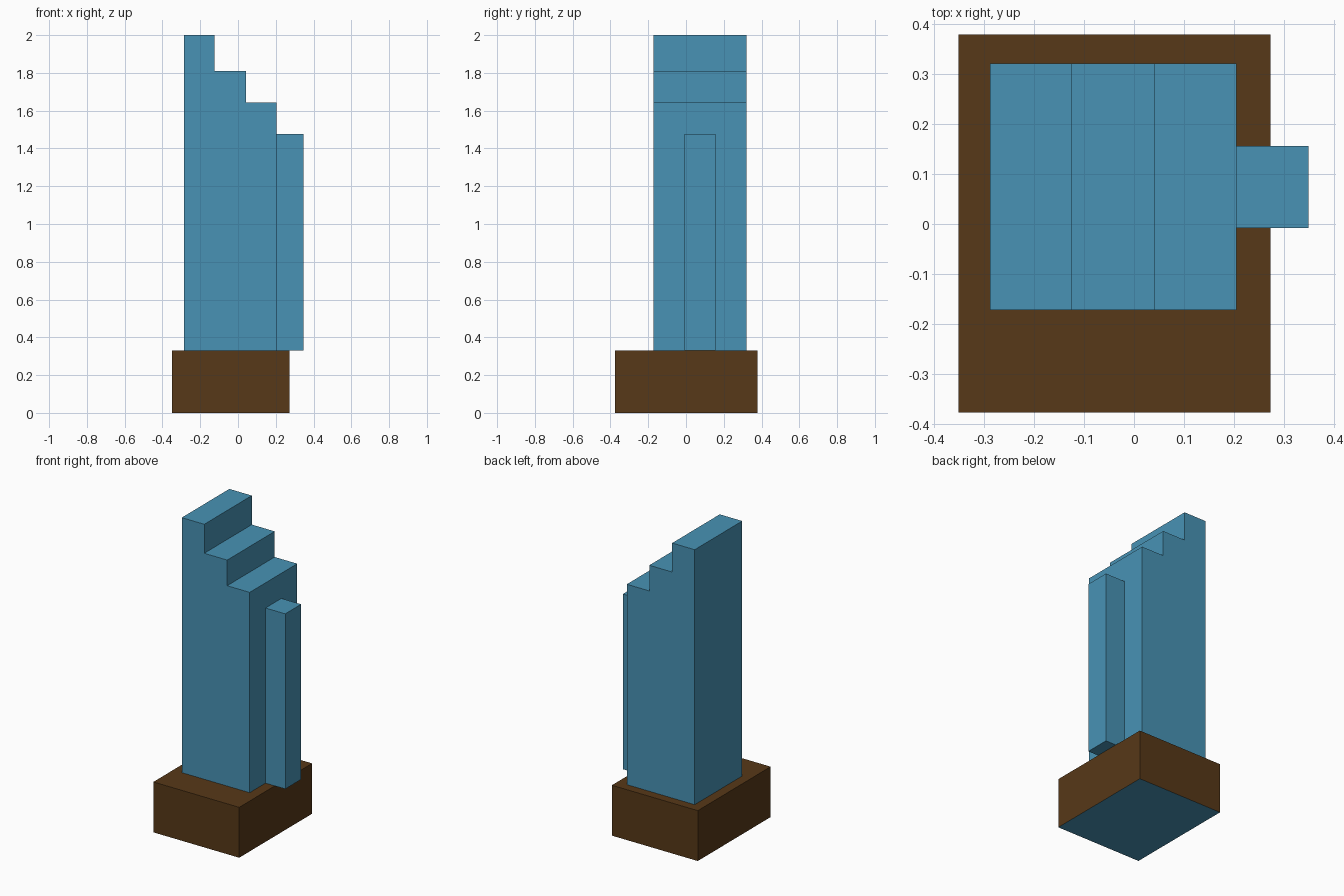
import bpy, bmesh

if "Cube" in bpy.data.objects:
    bpy.data.objects.remove(bpy.data.objects["Cube"])


def material(name, rgb):
    m = bpy.data.materials.new(name)
    m.diffuse_color = (*rgb, 1)
    m.use_nodes = True
    m.node_tree.nodes["Principled BSDF"].inputs["Base Color"].default_value = m.diffuse_color
    return m


blue = material("blue", (0.065, 0.29, 0.462))
brown = material("brown", (0.095, 0.04, 0.009))


def extrude_profile(name, profile, y0, y1, mat):
    """Extrude an x-z outline along y into a closed solid."""
    bm = bmesh.new()
    face = bm.faces.new([bm.verts.new((x, y0, z)) for x, z in profile])
    ext = bmesh.ops.extrude_face_region(bm, geom=[face], use_keep_orig=True)
    verts = [v for v in ext["geom"] if isinstance(v, bmesh.types.BMVert)]
    bmesh.ops.translate(bm, verts=verts, vec=(0, y1 - y0, 0))
    bmesh.ops.recalc_face_normals(bm, faces=bm.faces)
    me = bpy.data.meshes.new(name)
    bm.to_mesh(me)
    bm.free()
    ob = bpy.data.objects.new(name, me)
    bpy.context.collection.objects.link(ob)
    me.materials.append(mat)
    return ob


def box(x0, x1, z0, z1):
    return [(x0, z0), (x1, z0), (x1, z1), (x0, z1)]


FLOOR = 0.33

# brown plinth with a blue underside
base = extrude_profile("base", box(-0.35, 0.272, 0, FLOOR), -0.376, 0.378, brown)
base.data.materials.append(blue)
for p in base.data.polygons:
    if p.normal.z < -0.5:
        p.material_index = 1

# tower stepping down to the right
steps = [(-0.287, -0.124, 2.0), (-0.124, 0.042, 1.81), (0.042, 0.205, 1.642)]
outline = [(0.205, FLOOR), (-0.287, FLOOR)]
for x0, x1, z in steps:
    outline += [(x0, z), (x1, z)]
extrude_profile("stepped_tower", outline, -0.172, 0.32, blue)

# narrow pillar on the right side, overhanging the plinth
extrude_profile("side_pillar", box(0.205, 0.348, FLOOR, 1.477), -0.008, 0.156, blue)
